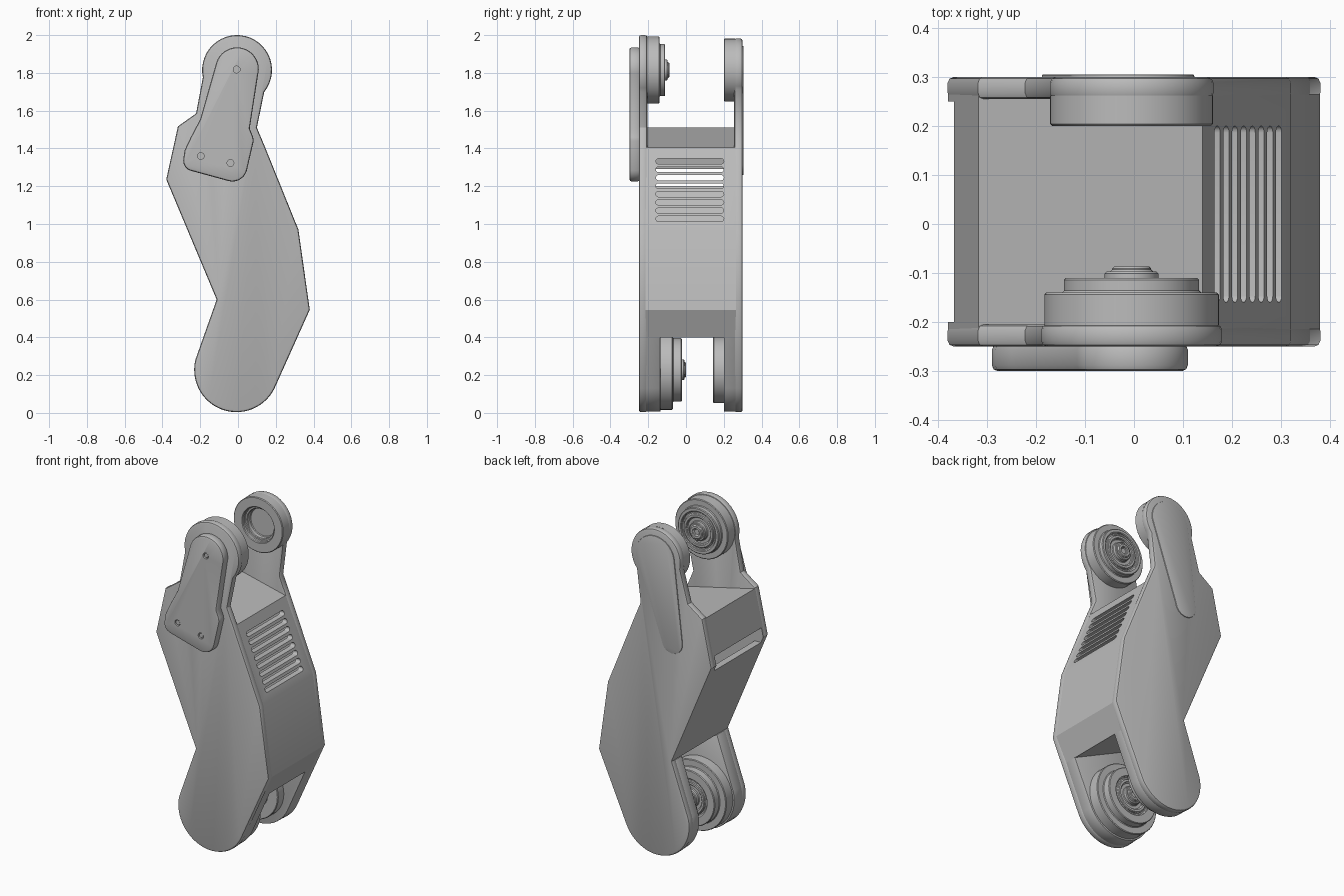
import bpy, bmesh
from math import sin, cos, radians, pi
from mathutils import Vector

if "Cube" in bpy.data.objects:
    bpy.data.objects.remove(bpy.data.objects["Cube"], do_unlink=True)

grey = bpy.data.materials.new("light_grey")
grey.use_nodes = True
grey.diffuse_color = (0.5, 0.5, 0.5, 1)
grey.node_tree.nodes["Principled BSDF"].inputs["Base Color"].default_value = (0.5, 0.5, 0.5, 1)

UPPER = (-0.005, 1.815)   # upper joint axis
LOWER = (-0.008, 0.228)   # lower joint axis


def arc(c, r, a0, a1, n=28):
    """Points on an arc, angles in degrees."""
    step = radians(a1 - a0) / n
    return [(c[0] + r * cos(radians(a0) + i * step), c[1] + r * sin(radians(a0) + i * step))
            for i in range(n + 1)]


def finish(name, bm, bevel=0, segments=2):
    bmesh.ops.recalc_face_normals(bm, faces=bm.faces)
    mesh = bpy.data.meshes.new(name)
    bm.to_mesh(mesh)
    bm.free()
    mesh.materials.append(grey)
    ob = bpy.data.objects.new(name, mesh)
    bpy.context.collection.objects.link(ob)
    if bevel:
        m = ob.modifiers.new("Bevel", "BEVEL")
        m.width, m.segments, m.limit_method = bevel, segments, 'ANGLE'
        m.angle_limit = radians(50)
        apply(ob, m)
    return ob


def select(ob):
    bpy.ops.object.select_all(action='DESELECT')
    ob.select_set(True)
    bpy.context.view_layer.objects.active = ob


def apply(ob, m):
    select(ob)
    bpy.ops.object.modifier_apply(modifier=m.name)


def add_prism(bm, pts, a, b, axis):
    """Extrude a closed outline between two points along an axis."""
    place = (lambda p, t: (p[0], t, p[1])) if axis == 'Y' else (lambda p, t: (t, p[0], p[1]))
    lo = [bm.verts.new(place(p, a)) for p in pts]
    hi = [bm.verts.new(place(p, b)) for p in pts]
    bm.faces.new(lo)
    bm.faces.new(hi[::-1])
    for i in range(len(pts)):
        j = (i + 1) % len(pts)
        bm.faces.new((lo[i], lo[j], hi[j], hi[i]))


def prism(name, pts, a, b, bevel=0, axis='Y'):
    bm = bmesh.new()
    add_prism(bm, pts, a, b, axis)
    return finish(name, bm, bevel)


def cut(ob, cutter):
    m = ob.modifiers.new("Cut", "BOOLEAN")
    m.operation, m.solver, m.object = 'DIFFERENCE', 'EXACT', cutter
    apply(ob, m)
    bpy.data.objects.remove(cutter, do_unlink=True)


def hub(name, centre, profile):
    """Revolve a (radius, y) profile around a joint axis."""
    bm = bmesh.new()
    vs = [bm.verts.new((centre[0] + r, y, centre[1])) for r, y in profile]
    es = [bm.edges.new(e) for e in zip(vs, vs[1:])]
    bmesh.ops.spin(bm, geom=vs + es, cent=(centre[0], 0, centre[1]), axis=(0, 1, 0),
                   angle=2 * pi, steps=56, use_duplicate=False)
    bmesh.ops.remove_doubles(bm, verts=bm.verts, dist=1e-4)
    return finish(name, bm, 0.004, 1)


def side_outline(r):
    """Full limb silhouette with the given upper joint radius."""
    return ([(0.38, 0.546), (0.32, 0.97), (0.14, 1.415), (0.10, 1.51)]
            + arc(UPPER, r, -39, 192)
            + [(-0.222, 1.585), (-0.318, 1.517), (-0.38, 1.236), (-0.113, 0.60)]
            + arc(LOWER, 0.224, 166, 334))


# Side plates
prism("front_side_plate", side_outline(0.185), -0.25, -0.205, 0.012)
prism("back_side_plate", side_outline(0.167), 0.255, 0.30, 0.012)

# Thick lower fork arms
fork = [(0.311, 0.40), (0.376, 0.546), (-0.113, 0.597)] + arc(LOWER, 0.222, 166, 334)
prism("front_fork_arm", fork, -0.215, -0.135, 0.005)
prism("back_fork_arm", fork, 0.20, 0.265, 0.005)

# Hollow middle housing
shell = prism("housing", [(0.14, 1.405), (0.319, 0.97), (0.379, 0.546), (0.311, 0.40),
                          (-0.113, 0.60), (-0.379, 1.236), (-0.317, 1.512)], -0.225, 0.275)
cut(shell, prism("cavity", [(0.12, 1.375), (0.288, 0.965), (0.347, 0.55), (0.30, 0.45),
                            (-0.09, 0.635), (-0.338, 1.238), (-0.29, 1.47)], -0.203, 0.253))
cut(shell, prism("rear_gap", [(-0.20, 1.20), (0.25, 1.20), (0.25, 1.29), (-0.20, 1.29)],
                 -0.45, -0.30, axis='X'))

# Row of ventilation slots through the sloping face
bm = bmesh.new()
for i in range(8):
    z = 1.332 - 0.0435 * i
    x = 0.14 + 0.4 * (1.41 - z)
    slot = arc((0.186, z), 0.014, -90, 90, 8) + arc((-0.146, z), 0.014, 90, 270, 8)
    add_prism(bm, slot, x - 0.07, x + 0.05, 'X')
cut(shell, finish("slots", bm))

# Front cover plate with screws
cover = prism("front_cover", arc((-0.005, 1.82), 0.115, -15, 165)
              + [(-0.20, 1.555), (-0.25, 1.46), (-0.283, 1.39)]
              + arc((-0.235, 1.335), 0.055, 170, 255, 8)
              + arc((-0.03, 1.305), 0.08, 255, 345, 10)
              + [(0.083, 1.44), (0.08, 1.46), (0.062, 1.505)], -0.30, -0.245, 0.012)
for i, c in enumerate([(-0.007, 1.818), (-0.197, 1.36), (-0.04, 1.323)]):
    cut(cover, prism("screw_hole", arc(c, 0.018, 0, 345, 23), -0.32, -0.288))
    prism("screw_%d" % (i + 1), arc(c, 0.013, 0, 345, 23), -0.295, -0.28)

# Raised tapered strip on the back
prism("back_strip", arc(UPPER, 0.128, -8, 172) + arc((-0.118, 1.33), 0.07, 172, 352),
      0.29, 0.305, 0.003)


def stepped(y, s, radii, depths):
    """Stepped bearing profile with concentric grooves, facing direction s."""
    r1, r2 = radii
    d1, d2 = depths
    steps = [(r1, 0), (r1, d1), (r2, d1), (r2, d2), (0.115, d2), (0.115, d2 - 0.012),
             (0.10, d2 - 0.012), (0.10, d2), (0.08, d2), (0.08, d2 - 0.012),
             (0.055, d2 - 0.012), (0.055, d2 + 0.013), (0.04, d2 + 0.013),
             (0.04, d2 + 0.023), (0.02, d2 + 0.023), (0.02, d2 + 0.012), (0, d2 + 0.012)]
    return [(r, y + s * d) for r, d in steps]


# Joint bearings and their sockets
hub("upper_bearing", UPPER, stepped(-0.21, 1, (0.178, 0.138), (0.07, 0.10)))
hub("lower_bearing", LOWER, stepped(-0.14, 1, (0.212, 0.168), (0.07, 0.118)))
hub("upper_socket", UPPER, [(0.166, 0.262), (0.166, 0.20), (0.105, 0.20), (0.105, 0.222),
                            (0.088, 0.222), (0.088, 0.252), (0, 0.252)])
hub("lower_socket", LOWER, [(0.176, 0.21), (0.176, 0.143), (0.105, 0.143), (0.105, 0.165),
                            (0.088, 0.165), (0.088, 0.197), (0, 0.197)])

# Smooth the curved walls and keep the corners crisp
for ob in list(bpy.context.collection.objects):
    if ob.type == 'MESH':
        select(ob)
        bpy.ops.object.shade_smooth_by_angle(angle=radians(30))
